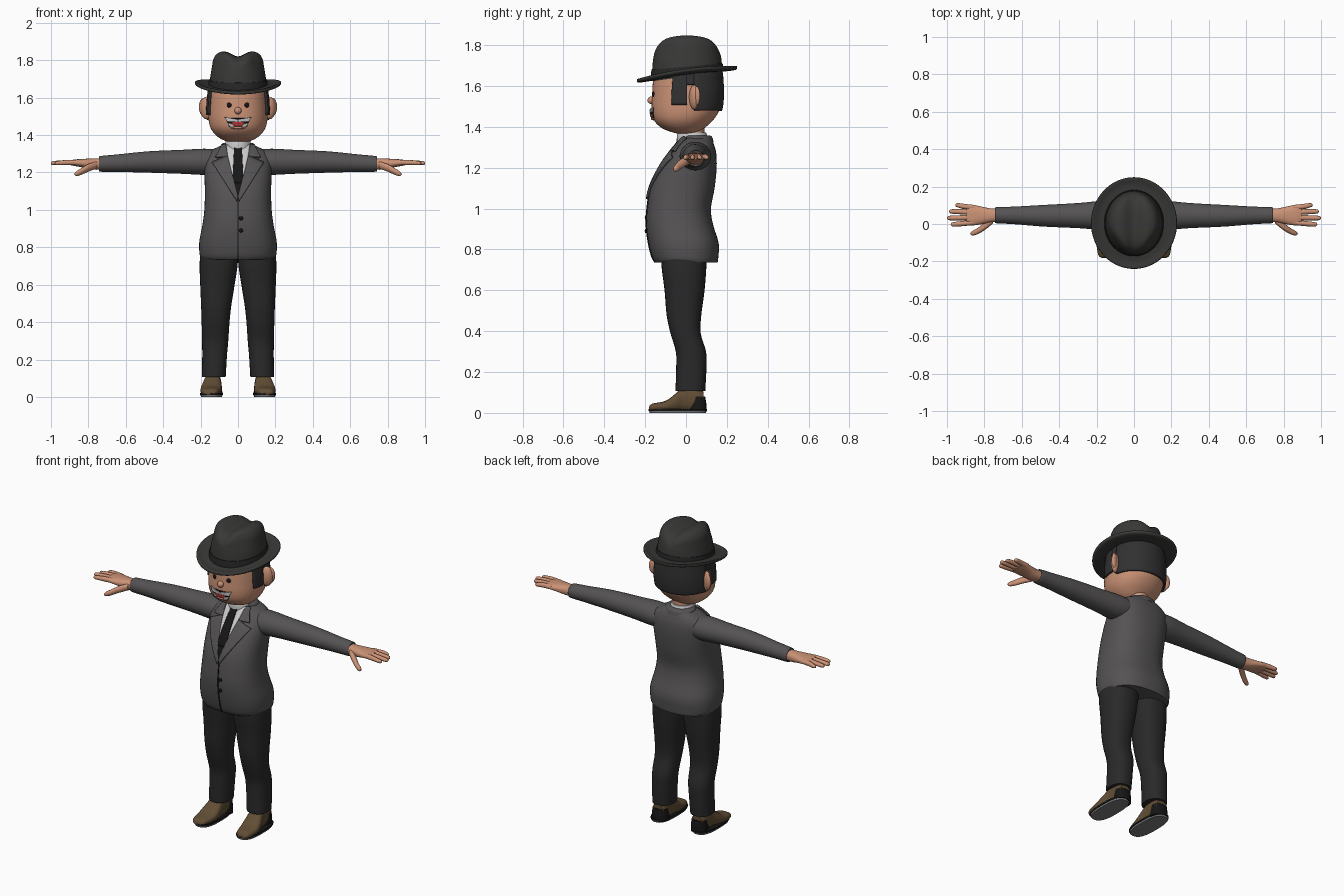
import bpy, bmesh, math
from mathutils import Vector, Euler
from mathutils.bvhtree import BVHTree

COL = {'hat': (.04, .04, .038), 'band': (.02, .02, .02), 'hair': (.03, .03, .032),
       'skin': (.6, .29, .18), 'jacket': (.09, .085, .088), 'pants': (.022, .022, .022),
       'white': (.75, .75, .75), 'black': (.008, .008, .008), 'brown': (.12, .075, .035),
       'red': (.5, .04, .04), 'sole': (.2, .2, .2)}
MATS = {}


def finish(name, bm, col, mirror=False):
    bmesh.ops.recalc_face_normals(bm, faces=bm.faces)
    me = bpy.data.meshes.new(name)
    bm.to_mesh(me)
    bm.free()
    if col not in MATS:
        MATS[col] = bpy.data.materials.new(col)
        MATS[col].diffuse_color = (*COL[col], 1)
    me.materials.append(MATS[col])
    ob = bpy.data.objects.new(name, me)
    bpy.context.collection.objects.link(ob)
    if mirror:
        ob.modifiers.new('mirror', 'MIRROR')
    return ob


def loft(name, secs, col, axis='z', n=32, sub=4, p=2.0, mirror=False, warp=None):
    """Skin superellipse sections (t, centre a, centre b, radius a, radius b) along an axis."""
    rows = []
    for i in range(len(secs) - 1):
        q = [secs[max(0, min(len(secs) - 1, i + k))] for k in (-1, 0, 1, 2)]
        for s in range(sub):
            t = s / sub
            rows.append([.5 * (2 * b + (c - a) * t + (2 * a - 5 * b + 4 * c - d) * t * t
                               + (3 * b - a - 3 * c + d) * t ** 3) for a, b, c, d in zip(*q)])
    rows.append(secs[-1])
    bm = bmesh.new()
    rings = []
    for t, ca, cb, ra, rb in rows:
        ring = []
        for k in range(n):
            w = 2 * math.pi * k / n
            c, s = math.cos(w), math.sin(w)
            a = ca + max(ra, .001) * math.copysign(abs(c) ** (2 / p), c)
            b = cb + max(rb, .001) * math.copysign(abs(s) ** (2 / p), s)
            co = {'z': (a, b, t), 'x': (t, a, b), 'y': (a, t, b)}[axis]
            ring.append(bm.verts.new(warp(*co) if warp else co))
        rings.append(ring)
    for r0, r1 in zip(rings, rings[1:]):
        for k in range(n):
            bm.faces.new((r0[k], r0[(k + 1) % n], r1[(k + 1) % n], r1[k]))
    bm.faces.new(rings[0])
    bm.faces.new(rings[-1])
    return finish(name, bm, col, mirror)


def tree(ob):
    return BVHTree.FromPolygons([v.co for v in ob.data.vertices],
                                [list(f.vertices) for f in ob.data.polygons])


def panel(name, bvh, quad, thick, col, mirror=False, radial=False, lift=0, n=12):
    """Thin sheet laid on a body; corners are (x, z), or (angle from front, z) if radial."""
    bm = bmesh.new()
    grid = []
    for i in range(n + 1):
        for j in range(n + 1):
            u, v = j / n, i / n
            x, z = [(quad[0][k] * (1 - u) + quad[1][k] * u) * (1 - v)
                    + (quad[3][k] * (1 - u) + quad[2][k] * u) * v for k in (0, 1)]
            d = Vector((0, 1, 0))
            o = Vector((x, -1, z))
            if radial:
                w = math.radians(x)
                d = Vector((-math.sin(w), math.cos(w), 0))
                o = Vector((0, .005, z)) - d
            hit, nor = bvh.ray_cast(o, d)[:2]
            if hit is None:
                hit, nor = bvh.find_nearest(Vector((x, -.03, z)))[:2]
            nor = nor if nor.dot(d) < 0 else -nor
            grid.append(bm.verts.new(hit + nor * (lift + thick / 2)))
    for i in range(n):
        for j in range(n):
            a = i * (n + 1) + j
            bm.faces.new((grid[a], grid[a + 1], grid[a + n + 2], grid[a + n + 1]))
    ob = finish(name, bm, col)
    m = ob.modifiers.new('thickness', 'SOLIDIFY')
    m.thickness, m.offset = thick, 0
    if mirror:
        ob.modifiers.new('mirror', 'MIRROR')
    return ob


def ball(name, loc, rad, col, mirror=False, rot=(0, 0, 0)):
    bm = bmesh.new()
    bmesh.ops.create_uvsphere(bm, u_segments=20, v_segments=12, radius=1)
    e = Euler(rot).to_matrix()
    for v in bm.verts:
        v.co = e @ Vector([v.co[k] * rad[k] for k in range(3)]) + Vector(loc)
    return finish(name, bm, col, mirror)


def body(rows):
    return [(z, 0, (f + b) / 2, r, (b - f) / 2) for z, r, f, b in rows]


# Jacket body and sleeves
jacket = loft('jacket_body', body([
    (.735, .195, -.15, .155), (.76, .205, -.165, .158), (.83, .207, -.183, .16),
    (.92, .19, -.194, .133), (1.0, .18, -.19, .122), (1.1, .177, -.173, .14),
    (1.2, .18, -.126, .15), (1.27, .178, -.078, .148), (1.31, .155, -.045, .138),
    (1.335, .11, -.028, .128), (1.35, .075, -.02, .118)]), 'jacket', n=48, p=2.4)
loft('sleeves', [(.1, .047, 1.255, .075, .066), (.18, .046, 1.257, .077, .07),
                 (.3, .045, 1.257, .067, .064), (.48, .044, 1.256, .058, .057),
                 (.64, .046, 1.25, .047, .047), (.735, .047, 1.246, .043, .042),
                 (.742, .047, 1.246, .038, .037)], 'jacket', 'x', mirror=True)

# Shirt, tie, lapels, seam, buttons
jt = tree(jacket)
panel('shirt_front', jt, [(-.068, 1.345), (.068, 1.345), (.002, 1.06), (-.002, 1.06)], .006, 'white')
panel('tie', jt, [(-.02, 1.34), (.02, 1.34), (.03, 1.14), (-.03, 1.14)], .006, 'black', lift=.005)
panel('tie_tip', jt, [(-.03, 1.14), (.03, 1.14), (.001, 1.06), (-.001, 1.06)], .006, 'black', lift=.005)
panel('lapels', jt, [(.055, 1.285), (.135, 1.25), (.006, 1.045), (.0, 1.065)], .012, 'jacket', True)
panel('collar_points', jt, [(.062, 1.345), (.085, 1.34), (.118, 1.278), (.054, 1.28)], .012, 'jacket', True)
panel('front_seam', jt, [(-.003, 1.05), (.003, 1.05), (.003, .738), (-.003, .738)], .004, 'black')
for z in (.955, .89):
    ball('jacket_button', (.016, -.196, z), (.011, .006, .011), 'black')
loft('jacket_collar', body([(1.325, .1, -.02, .135), (1.35, .088, -.025, .128),
                            (1.358, .075, -.02, .115)]), 'jacket')
loft('shirt_collar', body([(1.31, .075, -.045, .11), (1.35, .07, -.045, .105),
                           (1.372, .064, -.04, .098)]), 'white')
loft('neck', body([(1.3, .06, -.03, .09), (1.42, .06, -.03, .09)]), 'skin')

# Hands: palm, fingers, thumb
loft('palms', [(.715, .046, 1.246, .034, .03), (.77, .046, 1.245, .038, .03),
               (.82, .046, 1.249, .048, .024), (.87, .048, 1.252, .056, .018),
               (.895, .05, 1.252, .05, .013)], 'skin', 'x', p=2.4, mirror=True)
for y0, y1, tip in ((.088, .1, .955), (.063, .067, .988), (.035, .032, 1.0), (.008, -.002, .98)):
    loft('fingers', [(.85, y0, 1.253, .013, .014), (.91, (y0 + y1) / 2, 1.253, .014, .014),
                     (tip - .015, y1, 1.25, .012, .011), (tip - .003, y1, 1.249, .007, .007),
                     (tip, y1, 1.249, .001, .001)], 'skin', 'x', n=12, mirror=True)
loft('thumbs', [(.755, .02, 1.24, .018, .02), (.80, -.014, 1.225, .02, .021),
                (.84, -.04, 1.204, .016, .018), (.865, -.05, 1.193, .012, .013),
                (.876, -.052, 1.19, .001, .001)], 'skin', 'x', n=14, mirror=True)

# Trousers
loft('trouser_legs', [(.84, .098, -.01, .095, .115), (.72, .103, -.01, .102, .11),
                      (.6, .11, -.007, .092, .098), (.48, .117, -.01, .08, .085),
                      (.39, .12, -.002, .074, .074), (.3, .122, .024, .07, .074),
                      (.22, .125, .026, .066, .074), (.12, .129, .022, .064, .073),
                      (.108, .129, .022, .063, .072)], 'pants', p=2.3, mirror=True)

# Shoes: upper, heel counter, sole
loft('shoe_uppers', [(-.182, .15, .02, .022, .008), (-.165, .149, .027, .042, .018),
                     (-.1, .145, .033, .056, .026), (-.05, .14, .05, .053, .045),
                     (-.015, .136, .065, .045, .06), (.05, .133, .065, .043, .06),
                     (.085, .133, .055, .038, .05)], 'brown', 'y', n=24, p=2.6, mirror=True)
loft('shoe_heels', [(.008, .133, .055, .05, .045), (.04, .133, .058, .048, .042),
                    (.08, .133, .06, .044, .034)], 'black', n=24, p=2.4, mirror=True)
loft('shoe_soles', [(0, .142, -.04, .056, .138), (.016, .142, -.04, .06, .142)], 'sole',
     n=32, sub=1, p=2.7, mirror=True)
loft('shoe_welts', [(.01, .142, -.04, .061, .143), (.02, .142, -.04, .061, .143)], 'black',
     n=32, sub=1, p=2.7, mirror=True)

# Head, hair, ears
head = loft('head', body([
    (1.364, .03, -.02, .03), (1.37, .07, -.055, .055), (1.392, .11, -.115, .088),
    (1.43, .143, -.155, .13), (1.48, .157, -.168, .162), (1.55, .158, -.166, .172),
    (1.62, .152, -.162, .17), (1.68, .14, -.15, .16), (1.72, .1, -.1, .11)]), 'skin', n=48, p=2.15)
ht = tree(head)
panel('back_hair', ht, [(102, 1.67), (258, 1.67), (258, 1.482), (102, 1.482)], .014, 'hair', radial=True, n=24)
panel('sideburns', ht, [(64, 1.67), (90, 1.67), (90, 1.507), (64, 1.507)], .012, 'hair', True, True)
panel('hair_over_ears', ht, [(89, 1.67), (103, 1.67), (103, 1.605), (89, 1.605)], .012, 'hair', True, True)
ball('ears', (.17, .04, 1.545), (.034, .022, .06), 'skin', True, (0, 0, .45))
ball('ear_lobes', (.185, .052, 1.55), (.026, .014, .048), 'skin', True, (0, 0, .45))

# Face
ball('eyes', (.046, -.155, 1.56), (.014, .012, .014), 'black', True)
ball('nose', (0, -.168, 1.53), (.019, .021, .019), 'skin')
panel('mouth', ht, [(-.062, 1.49), (.062, 1.49), (.045, 1.445), (-.045, 1.445)], .006, 'black')
panel('upper_teeth', ht, [(0, 1.482), (.068, 1.497), (.055, 1.472), (0, 1.472)], .006, 'white', True, lift=.004)
panel('lower_teeth', ht, [(.02, 1.46), (.052, 1.464), (.04, 1.446), (.02, 1.446)], .006, 'white', True, lift=.004)
panel('tongue', ht, [(-.035, 1.472), (.035, 1.472), (.022, 1.452), (-.022, 1.452)], .006, 'red', lift=.005)
ball('lower_lip', (0, -.158, 1.44), (.042, .014, .008), 'skin')


# Hat: tilted brim with raised sides, creased crown, band
def tilt(x, y, z):
    return x, y, z + 1.652 + .13 * y + .02 * (x / .23) ** 2


def crease(x, y, z):
    h = max(0, min(1, (z - 1.72) / .1))
    h = h * h * (3 - 2 * h)
    pinch = 1 - .16 * h * math.exp(-((y + .11) / .05) ** 2)
    dent = .036 * h * math.exp(-(x / .05) ** 2)
    low = max(0, min(1, (1.8 - z) / .15))
    return x * pinch, y, z - dent + .13 * y * low


def ring(z, rx, ry):
    return z, 0, .005, rx, ry


loft('hat_brim', [ring(.012, .14, .155), ring(.008, .19, .205), ring(.014, .222, .238),
                  ring(.008, .23, .245), ring(-.004, .224, .24), ring(-.006, .19, .205),
                  ring(-.004, .14, .155)], 'hat', n=64, warp=tilt)
loft('hat_crown', [ring(1.645, .157, .174), ring(1.7, .15, .17), ring(1.76, .14, .164),
                   ring(1.805, .132, .156), ring(1.835, .112, .132), ring(1.85, .078, .094),
                   ring(1.856, .035, .045), ring(1.857, .001, .001)], 'hat', n=64, warp=crease)
loft('hat_band', [ring(1.65, .16, .177), ring(1.672, .159, .177), ring(1.695, .155, .174)],
     'band', n=64, sub=2, warp=crease)

# Smooth shading with sharp edges kept
for ob in bpy.data.objects:
    ob.select_set(ob.type == 'MESH')
bpy.context.view_layer.objects.active = head
bpy.ops.object.shade_smooth_by_angle(angle=math.radians(45))
